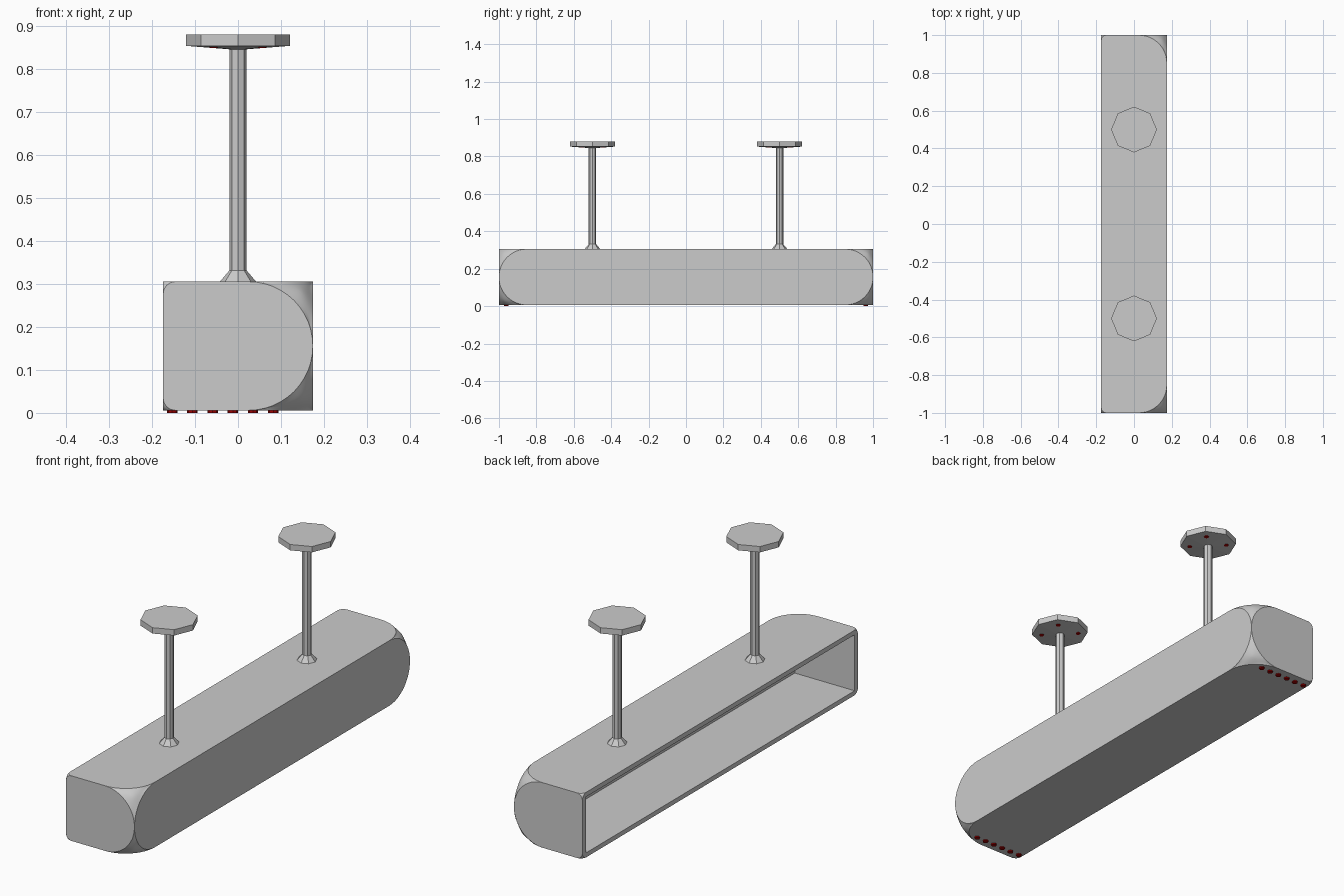
import bpy, bmesh, math

if "Cube" in bpy.data.objects:
    bpy.data.objects.remove(bpy.data.objects["Cube"])

red = bpy.data.materials.new("dark_red")
red.diffuse_color = (0.35, 0.0, 0.0, 1)
red.use_nodes = True
red.node_tree.nodes["Principled BSDF"].inputs["Base Color"].default_value = red.diffuse_color


def make_object(name, bm, mat=None):
    bmesh.ops.recalc_face_normals(bm, faces=bm.faces[:])
    mesh = bpy.data.meshes.new(name)
    bm.to_mesh(mesh)
    bm.free()
    if mat:
        mesh.materials.append(mat)
    ob = bpy.data.objects.new(name, mesh)
    bpy.context.collection.objects.link(ob)
    return ob


def box_bm(lo, hi):
    bm = bmesh.new()
    bmesh.ops.create_cube(bm, size=1)
    for v in bm.verts:
        v.co = [a + (c + 0.5) * (b - a) for a, b, c in zip(lo, hi, v.co)]
    return bm


def round_corners(bm, corners, radius, segments):
    bmesh.ops.bevel(bm, geom=corners, offset=radius, offset_type='OFFSET',
                    segments=segments, profile=0.5, affect='VERTICES',
                    clamp_overlap=True)


def lathe(name, profile, x, y, sides, mat=None):
    bm = bmesh.new()
    rings = []
    for r, z in profile:
        rings.append([bm.verts.new((x + r * math.cos(2 * math.pi * i / sides),
                                    y + r * math.sin(2 * math.pi * i / sides), z))
                      for i in range(sides)])
    for a, b in zip(rings, rings[1:]):
        for i in range(sides):
            j = (i + 1) % sides
            bm.faces.new((a[i], a[j], b[j], b[i]))
    bm.faces.new(rings[0][::-1])
    bm.faces.new(rings[-1])
    return make_object(name, bm, mat)


# Housing: box with large rounded corners on +x, small ones on -x
bm = box_bm((-0.174, -1, 0.006), (0.174, 1, 0.305))
right = [v for v in bm.verts if v.co.x > 0]
left = [v for v in bm.verts if v.co.x < 0]
round_corners(bm, right, 0.149, 12)
round_corners(bm, [v for v in left if v.is_valid], 0.028, 4)
housing = make_object("housing", bm)

# Open recess on the -x side
cutter = make_object("recess_cutter", box_bm((-0.3, -0.975, 0.027), (0.13, 0.975, 0.284)))
cutter.hide_render = True
cut = housing.modifiers.new("recess", 'BOOLEAN')
cut.operation = 'DIFFERENCE'
cut.solver = 'EXACT'
cut.object = cutter
bpy.context.view_layer.objects.active = housing
housing.select_set(True)
bpy.ops.object.modifier_apply(modifier=cut.name)
bpy.data.objects.remove(cutter)
bpy.ops.object.shade_smooth_by_angle(angle=math.radians(20))

# Hangers: flared foot, pole and ceiling plate, with four screws each
hanger = [(0.043, 0.304), (0.02, 0.331), (0.02, 0.845), (0.121, 0.853), (0.121, 0.88)]
for side in (-1, 1):
    y = side * 0.5
    lathe("hanger", hanger, 0, y, 8)
    for dx in (-0.056, 0.056):
        for dy in (-0.056, 0.056):
            lathe("plate_screw", [(0.01, 0.8475), (0.01, 0.853)], dx, y + dy, 8, red)

    # Row of screws under each end
    for i in range(6):
        lathe("end_screw", [(0.012, 0.0), (0.012, 0.008)],
              -0.153 + i * 0.047, side * 0.96, 8, red)
